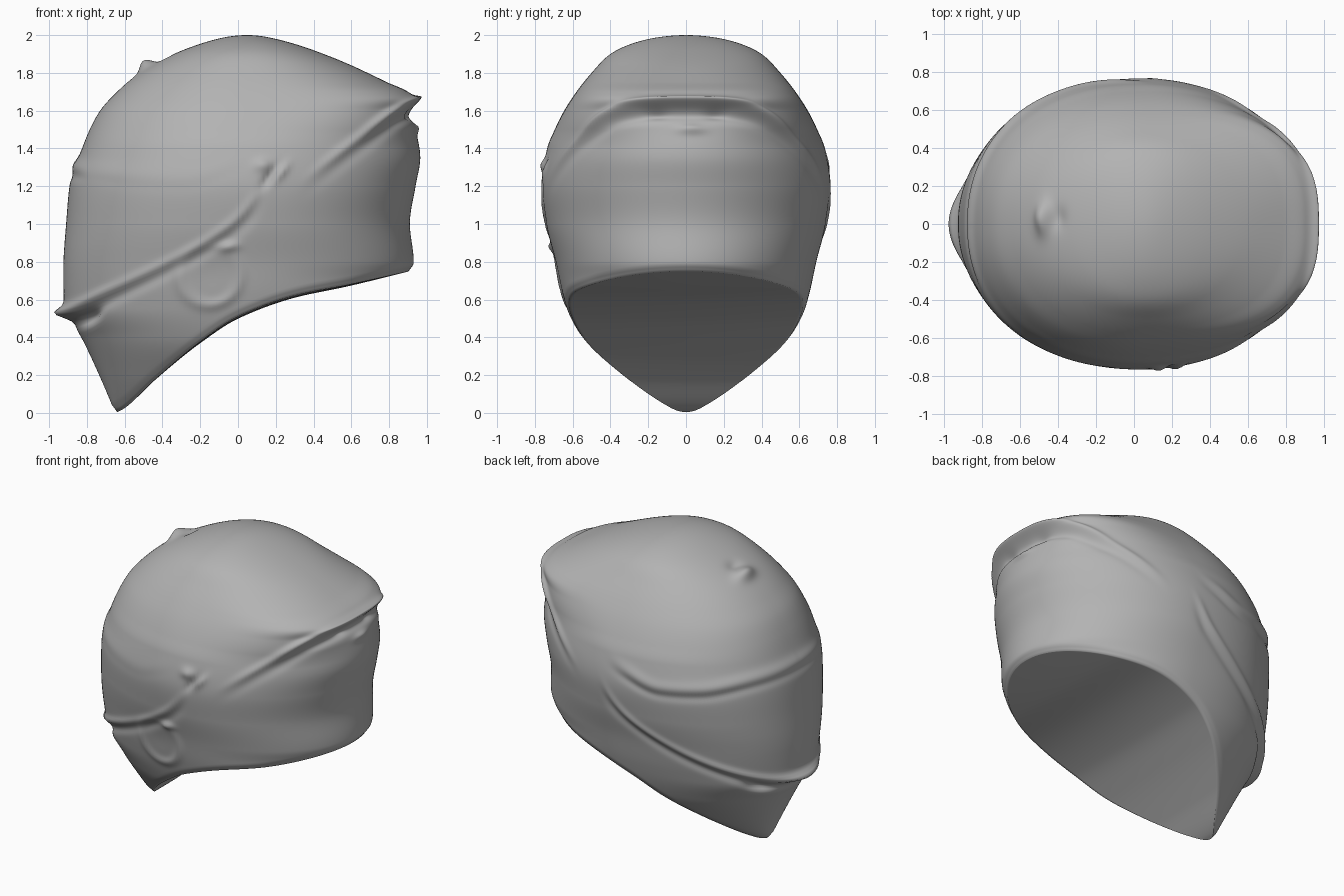
import bpy, bmesh
from math import sin, cos, pi, sqrt, exp, hypot
from mathutils import Vector

cube = bpy.data.objects.get("Cube")
if cube:
    bpy.data.objects.remove(cube, do_unlink=True)

SEGMENTS, ROWS, CENTRE = 260, 210, 0.05


def curve(points):
    """Smooth monotone interpolation through (position, value) pairs."""
    points = sorted(points)
    px = [p[0] for p in points]
    py = [p[1] for p in points]
    slopes = [(py[i + 1] - py[i]) / (px[i + 1] - px[i]) for i in range(len(px) - 1)]
    tangents = [slopes[0]]
    for a, b in zip(slopes, slopes[1:]):
        tangents.append(2 * a * b / (a + b) if a * b > 0 else 0)
    tangents.append(slopes[-1])

    def value(x):
        if x <= px[0]:
            return py[0]
        if x >= px[-1]:
            return py[-1]
        i = max(k for k in range(len(px) - 1) if px[k] <= x)
        h = px[i + 1] - px[i]
        t = (x - px[i]) / h
        return (py[i] * (1 + 2 * t) * (1 - t) ** 2 + tangents[i] * h * t * (1 - t) ** 2
                + py[i + 1] * t * t * (3 - 2 * t) + tangents[i + 1] * h * t * t * (t - 1))
    return value


def by_height(points):
    """Curve over height, stretched so the crown closes roundly."""
    return curve([(sqrt(2 - z), v) for z, v in points])


# Side and back outlines of the shell
front_x = by_height([(0, -.65), (.2, -.735), (.4, -.83), (.55, -.92), (.75, -.925), (1, -.91),
                     (1.25, -.885), (1.35, -.845), (1.5, -.785), (1.6, -.73), (1.7, -.64),
                     (1.8, -.52), (1.9, -.34), (1.96, -.18), (2, CENTRE)])
back_x = by_height([(0, .88), (.7, .9), (.8, .93), (1, .91), (1.2, .94), (1.35, .965), (1.5, .94),
                    (1.6, .915), (1.66, .94), (1.7, .9), (1.75, .79), (1.84, .6), (1.92, .4),
                    (1.98, .2), (2, CENTRE)])
half_width = by_height([(0, .19), (.1, .33), (.2, .43), (.4, .575), (.62, .65), (.8, .69), (1, .74),
                        (1.2, .765), (1.4, .735), (1.5, .695), (1.6, .645), (1.7, .58), (1.8, .5),
                        (1.9, .4), (1.95, .3), (2, 0)])
back_squareness = by_height([(0, 2), (1, 2), (1.4, 2.05), (1.65, 2.75), (1.85, 2.2), (2, 2)])
front_squareness = by_height([(0, 1.95), (.5, 2.05), (.9, 2.2), (1.4, 2.2), (2, 2)])
base_z = curve([(-.66, 0), (-.62, .02), (-.45, .175), (-.2, .38), (0, .51), (.3, .62), (.6, .68),
                (.92, .75)])
# Seam lines seen from the side
visor_line = curve([(-1, .48), (-.8, .58), (-.2, .88), (0, 1.02), (.2, 1.27)])
brow_line = curve([(-1, 1.29), (-.8, 1.27), (-.55, 1.22), (-.3, 1.21), (-.05, 1.28), (.15, 1.36)])
spoiler_line = curve([(.3, 1.18), (.6, 1.41), (.88, 1.61), (1, 1.65)])


def step(a, b, x):
    t = min(1, max(0, (x - a) / (b - a)))
    return t * t * (3 - 2 * t)


def bump(d, width):
    return exp(-(d / width) ** 2)


def line_distance(line, x, z):
    slope = (line(x + .03) - line(x - .03)) / .06
    return (z - line(x)) / hypot(1, slope)


def relief(x, y, z):
    """Height of seams, lips, vents and the hinge above the plain shell."""
    d = 0
    # Lower visor edge, with a tab at the chin
    if x < .2:
        s = line_distance(visor_line, x, z)
        fade = (1 - step(.02, .16, x)) * (.6 + .4 * step(.3, .8, -x))
        d += fade * (.017 * bump(s - .01, .025) - .015 * bump(s + .04, .03))
        d += .045 * bump(s, .035) * bump(y, .16) * step(.6, .8, -x)
    # Upper visor edge, clearer on the left
    if x < .15:
        s = line_distance(brow_line, x, z)
        side = 1 if y > 0 else .1 + .9 * step(.78, .88, -x)
        fade = side * step(-.12, .15, -x)
        d += fade * (.011 * bump(s - .035, .04) - .009 * bump(s + .02, .03))
    # Rear spoiler lip
    if x > .3:
        s = line_distance(spoiler_line, x, z)
        fade = .35 * step(.3, .6, x) + .65 * step(.6, .95, x)
        d += fade * (.043 * bump(s - .012, .026) - .017 * bump(s + .045, .03))
    # Chin vents
    d -= .05 * bump(x + .8, .06) * bump(z - .505 - .4 * (x + .8), .035)
    # Rear vents and nub
    if x > .6:
        d -= .02 * bump(abs(y) - .16, .06) * bump(z - 1.59, .025)
        d += .02 * bump(y - .03, .07) * bump(z - 1.5, .025)
    # Crown vent
    if z > 1.6:
        d += .045 * bump(x + .475, .04) * bump(y - .03, .08)
        d -= .015 * bump(x + .4, .04) * bump(y - .03, .06)
    # Hinge latch and round side cover
    if y < -.3:
        d += .02 * bump(x - .13, .04) * bump(z - 1.31, .035)
        d -= .025 * bump(x - .17 - .6 * (z - 1.25), .028) * bump(z - 1.25, .06)
        d += .02 * bump(x - .22 - .6 * (z - 1.27), .03) * bump(z - 1.27, .05)
        r = hypot(x + .15, z - .73)
        d += .012 * bump(r - .16, .028) * step(-.2, .1, .78 - z) - .008 * bump(r, .11)
        d += .02 * bump(x + .05, .045) * bump(z - .88, .025)
    return d


def shell_point(angle, z):
    """Point of the plain shell at one angle and height."""
    q = sqrt(max(0, 2 - z))
    c, s = cos(angle), sin(angle)
    n = back_squareness(q) if c > 0 else front_squareness(q)
    r = (abs(c) ** n + abs(s) ** n) ** (-1 / n)
    reach = back_x(q) - CENTRE if c > 0 else CENTRE - front_x(q)
    return CENTRE + reach * r * c, half_width(q) * r * s


def rim_height(angle):
    low, high = 0, 1.2
    for _ in range(25):
        mid = (low + high) / 2
        if mid < base_z(shell_point(angle, mid)[0]):
            low = mid
        else:
            high = mid
    return low


bm = bmesh.new()
rings = []
angles = [2 * pi * i / SEGMENTS for i in range(SEGMENTS)]
rims = [rim_height(a) for a in angles]

# Outer shell rings from crown to rim
for row in range(ROWS + 1):
    ring = []
    for a, rim in zip(angles, rims):
        q = sqrt(2 - rim) * row / ROWS
        z = 2 - q * q
        x, y = shell_point(a, z)
        n = Vector(((x - CENTRE) / .9, y / .6, max(0, z - 1))).normalized()
        ease = step(0, .08, z - rim)
        p = Vector((x, y, z)) + n * relief(x, y, z) * ease
        roll = .012 * (1 - step(0, .04, z - rim))
        p.x -= roll * n.x
        p.y -= roll * n.y
        ring.append(bm.verts.new(p))
    rings.append(ring)

# Closed, gently rounded underside
rim_points = [v.co.copy() for v in rings[-1]]
for k in (.975, .92, .8, .65, .5, .35, .2, .1, 0):
    rings.append([bm.verts.new((p.x, p.y * k, p.z - .03 * (1 - k * k) * p.y * p.y))
                  for p in rim_points])

for upper, lower in zip(rings, rings[1:]):
    for i in range(SEGMENTS):
        j = (i + 1) % SEGMENTS
        bm.faces.new((upper[i], lower[i], lower[j], upper[j]))
bmesh.ops.remove_doubles(bm, verts=bm.verts, dist=.0004)
bmesh.ops.recalc_face_normals(bm, faces=bm.faces)

mesh = bpy.data.meshes.new("helmet_shell")
bm.to_mesh(mesh)
bm.free()
helmet = bpy.data.objects.new("helmet_shell", mesh)
bpy.context.collection.objects.link(helmet)

grey = bpy.data.materials.new("plain_grey")
grey.use_nodes = True
colour = (.45, .45, .45, 1)
grey.diffuse_color = colour
grey.node_tree.nodes["Principled BSDF"].inputs["Base Color"].default_value = colour
mesh.materials.append(grey)

bpy.context.view_layer.objects.active = helmet
helmet.select_set(True)
bpy.ops.object.shade_smooth_by_angle(angle=2.4)
